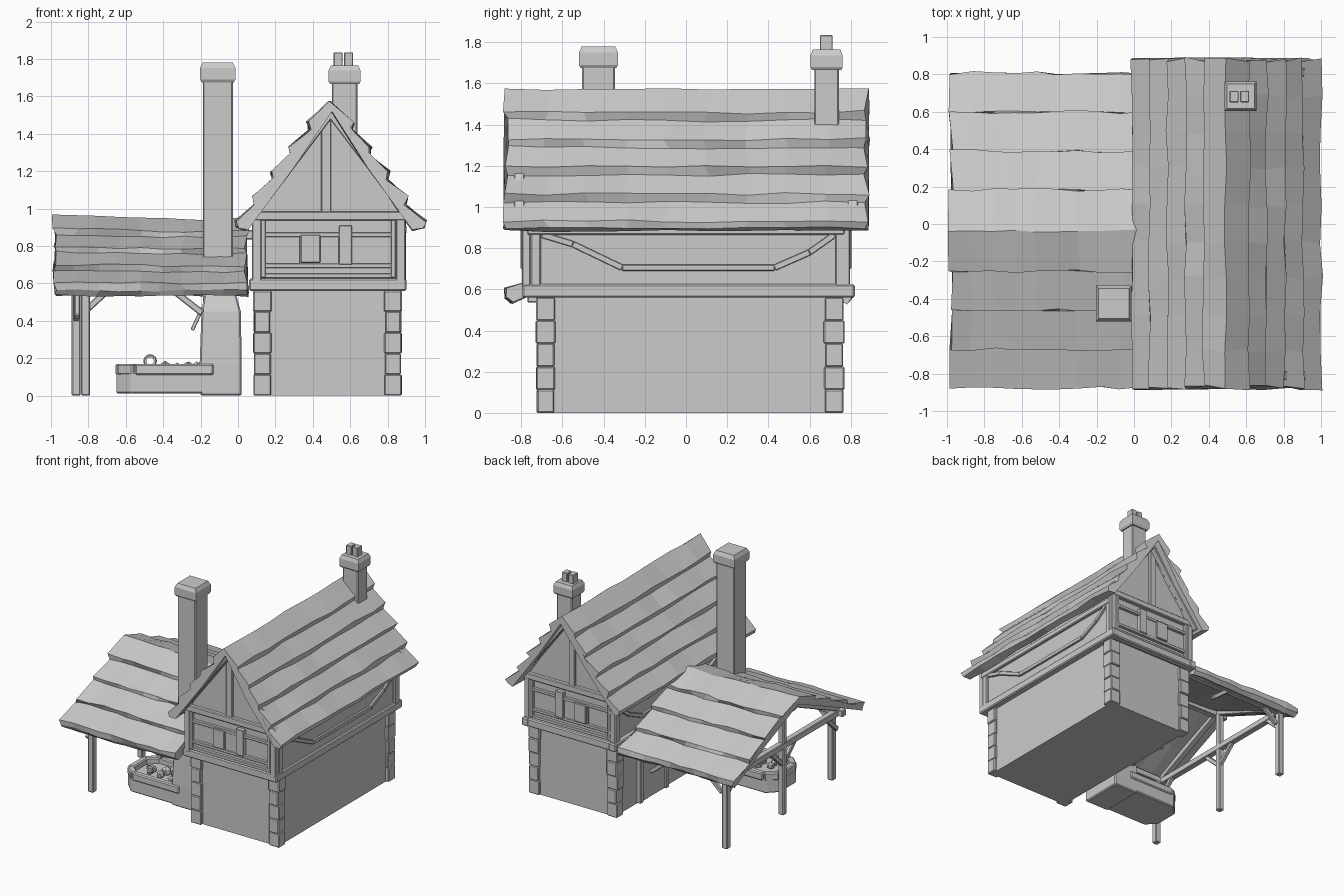
import bpy, bmesh, math, random
from mathutils import Vector

if "Cube" in bpy.data.objects:
    bpy.data.objects.remove(bpy.data.objects["Cube"])
random.seed(11)


def mesh(name, verts, faces, bevel=0):
    me = bpy.data.meshes.new(name)
    me.from_pydata([tuple(v) for v in verts], [], faces)
    bm = bmesh.new()
    bm.from_mesh(me)
    bmesh.ops.recalc_face_normals(bm, faces=bm.faces)
    bm.to_mesh(me)
    bm.free()
    ob = bpy.data.objects.new(name, me)
    bpy.context.collection.objects.link(ob)
    if bevel:
        m = ob.modifiers.new("Bevel", 'BEVEL')
        m.width, m.segments = bevel, 1
    return ob


def loft(name, rings, bevel=0):
    """Skin a list of equal closed rings and cap both ends."""
    n = len(rings[0])
    faces = [(r * n + i, r * n + (i + 1) % n, (r + 1) * n + (i + 1) % n, (r + 1) * n + i)
             for r in range(len(rings) - 1) for i in range(n)]
    faces += [tuple(range(n)), tuple(range((len(rings) - 1) * n, len(rings) * n))]
    return mesh(name, [v for r in rings for v in r], faces, bevel)


def rect(x0, x1, y0, y1, z):
    return [(x0, y0, z), (x1, y0, z), (x1, y1, z), (x0, y1, z)]


def box(name, x0, x1, y0, y1, z0, z1, bevel=0.006):
    return loft(name, [rect(x0, x1, y0, y1, z0), rect(x0, x1, y0, y1, z1)], bevel)


def beam(name, p, q, w=0.05, d=0.05, bevel=0.005):
    """Timber of section w x d between two points."""
    p, q = Vector(p), Vector(q)
    t = (q - p).normalized()
    side = t.cross(Vector((0, 0, 1)))
    side = side.normalized() if side.length > 0.01 else Vector((1, 0, 0))
    up = side.cross(t)
    ring = lambda c: [c + side * a * w / 2 + up * b * d / 2
                      for a, b in ((-1, -1), (1, -1), (1, 1), (-1, 1))]
    return loft(name, [ring(p), ring(q)], bevel)


def roof(name, along_x, centre, half, ridge, eave, start, end, courses, lift, thick, sag, tilt, tuck):
    """Gable roof of overlapping wavy courses, lofted along its ridge."""
    drop = ridge - eave
    length = math.hypot(half, drop)
    nx, nz = drop / length, half / length
    right = [(0, ridge)]
    for i in range(courses):
        a, b = i / courses, (i + 1) / courses
        if i:
            right.append((half * (a + tuck), ridge - drop * (a + tuck)))
        right.append((half * b + nx * lift, ridge - drop * b + nz * lift))
    right += [(half + nx * lift * .6, eave - thick * .3), (half - nx * thick, eave - nz * thick),
              (half * .5 - nx * thick, ridge - drop * .5 - nz * thick)]
    section = right + [(0, ridge - thick * 1.4)] + [(-u, z) for u, z in reversed(right[1:])]
    rings, steps, j = [], 9, .01
    for s in range(steps + 1):
        f = s / steps
        ring = []
        for u, z in section:
            t = start + (end - start) * f + random.uniform(-.016, .016)
            uu = centre + u + random.uniform(-j, j)
            zz = z + random.uniform(-j, j) * .7 - tilt * f * (1 - abs(u) / half)
            zz -= sag * math.sin(f * math.pi) * (1 - abs(u) / half)
            ring.append((t, uu, zz) if along_x else (uu, t, zz))
        rings.append(ring)
    return loft(name, rings)


# main house walls
box("ground_floor", .115, .85, -.70, .745, 0, .58, 0)
pent = [(.1, .57), (.88, .57), (.88, .95), (.495, 1.53), (.1, .95)]
loft("upper_floor", [[(x, y, z) for x, z in pent] for y in (-.77, .77)])

# corner stones
for i, x in enumerate((.13, .828)):
    for k, y in enumerate((-.682, .72)):
        z = 0
        for n in range(5):
            w = [.048, .043][n % 2] + random.uniform(-.003, .003)
            d = [.044, .048][n % 2] + random.uniform(-.003, .003)
            box(f"corner_stone_{i}{k}{n}", x - w, x + w, y - d, y + d, z, z + .113, .006)
            z += .112

# jetty beam around the house
for y in (-.765, .785):
    box("jetty_beam_end", .06, .9, y - .03, y + .03, .56, .625, .008)
for x in (.09, .87):
    box("jetty_beam_side", x - .03, x + .03, -.79, .82, .56, .625, .008)

# gable ends: frame, window and shutters, same on front and back
for s, end in ((-1, "front"), (1, "back")):
    y = s * .775
    for x in (.1, .87):
        box(end + "_corner_post", x - .025, x + .025, y - .022, y + .022, .6, .97)
    box(end + "_tie_beam", .07, .9, y - .025, y + .025, .935, .985)
    for z in (.64, .695, .86):
        box(end + "_rail", .12, .84, y - .018, y + .018, z - .012, z + .012, .003)
    for x in (.135, .83):
        box(end + "_frame_side", x - .012, x + .012, y - .02, y + .02, .63, .94, .003)
    box(end + "_window", .33, .54, y - .012, y + .012, .7, .85, .003)
    box(end + "_shutter", .335, .44, y - .03, y + .03, .71, .86, .004)
    box(end + "_small_shutter", .54, .61, y - .028, y + .028, .70, .91, .004)
    box(end + "_king_post", .445, .498, y - .016, y + .016, .97, 1.47, .004)
    for sx in (-1, 1):
        beam(end + "_barge_board", (.495 + sx * .45, s * .81, .92), (.495, s * .81, 1.515), .05, .05)

# long sides: posts, wall plate and cranked braces
for x in (.095, .882):
    for y in (-.73, .75):
        box("side_post", x - .015, x + .015, y - .025, y + .025, .61, .95)
    box("wall_plate", x - .02, x + .02, -.77, .77, .865, .91)
    path = [(-.7, .865), (-.55, .82), (-.31, .705), (.43, .705), (.6, .78), (.72, .865)]
    for a, b in zip(path, path[1:]):
        beam("side_brace", (x, *a), (x, *b), .03, .03, .003)

# roofs
roof("main_roof", False, .493, .482, 1.578, .912, -.875, .878, 5, .032, .045, .008, 0, .03)
roof("lean_to_roof", True, -.035, .83, .965, .575, -.98, .045, 4, .03, .045, .008, .02, .008)


def chimney(name, x, y, hx, hy, z0, z1, cap0, cap1, over):
    box(name + "_shaft", x - hx, x + hx, y - hy, y + hy, z0, z1, .006)
    a, b = hx + over, hy + over
    c = cap1 - cap0
    loft(name + "_cap", [rect(x - p * a, x + p * a, y - p * b, y + p * b, z)
                         for p, z in ((.9, cap0), (1, cap0 + c * .15), (1, cap0 + c * .72), (.85, cap1))])


# chimneys
chimney("forge_chimney", -.108, -.425, .08, .08, .5, 1.7, 1.675, 1.78, .015)
chimney("house_chimney", .57, .683, .068, .06, 1.36, 1.68, 1.665, 1.765, .018)
for x in (.535, .592):
    box("chimney_pot", x - .024, x + .024, .65, .712, 1.74, 1.835, .004)

# forge stack widening below the roof
loft("forge_stack", [rect(-.2, .02, -.56, -.2, 0), rect(-.205, .02, -.56, -.2, .17),
                     rect(-.195, .015, -.55, -.22, .45), rect(-.18, -.01, -.52, -.3, .54),
                     rect(-.185, -.03, -.505, -.345, .66)], .008)

# raised hearth with chamfered corners, rim, coals and tools
plan = [(-.15, -.56), (-.57, -.56), (-.65, -.48), (-.65, -.28), (-.57, -.2), (-.15, -.2)]
loft("hearth_base", [[(x, y, z) for x, y in plan] for z in (.01, .125)], .008)
for a, b in zip(plan, plan[1:]):
    beam("hearth_rim", (a[0] + .02, a[1] * .92 - .03, .14), (b[0] + .02, b[1] * .92 - .03, .14), .05, .06, .008)
for i in range(8):
    bpy.ops.mesh.primitive_ico_sphere_add(subdivisions=1, radius=random.uniform(.025, .042),
                                          location=(random.uniform(-.5, -.22), random.uniform(-.48, -.3), .145))
    bpy.context.object.name = f"coal_{i}"
bpy.ops.mesh.primitive_torus_add(major_radius=.028, minor_radius=.009, major_segments=10, minor_segments=5,
                                 location=(-.47, -.45, .185), rotation=(math.pi / 2, 0, 0))
bpy.context.object.name = "tool_handle"
beam("hanging_tool", (-.245, -.5, .35), (-.19, -.5, .47), .02, .02, .003)

# door in the wall under the shed
box("side_door", .1, .125, .13, .42, 0, .46, .004)
for y in (.11, .44):
    box("door_jamb", .085, .13, y - .02, y + .02, 0, .5, .004)
box("door_lintel", .085, .13, .09, .46, .46, .505, .004)

# open shed frame
for x, y, top in ((-.815, -.70, .57), (-.865, 0, .86), (-.865, .72, .57)):
    box("shed_post", x - .024, x + .024, y - .024, y + .024, 0, top)
for y in (-.70, .72):
    beam("shed_eave_beam", (-.93, y, .565), (.06, y, .565))
    beam("shed_post_brace", (-.83, y, .44), (-.71, y, .55), .03, .035)
    beam("shed_wall_brace", (-.19, y, .44), (-.33, y, .55), .03, .035)
    sy = 1 if y > 0 else -1
    beam("shed_side_brace", (-.86, y, .42), (-.86, y - sy * .14, .55), .03, .035)
    beam("shed_mid_brace", (-.865, 0, .40), (-.865, sy * .15, .54), .03, .035)
    beam("shed_rafter", (-.865, y, .59), (-.865, -.035, .885), .045, .045)
beam("shed_tie_beam", (-.865, -.77, .56), (-.865, .77, .56))
beam("shed_ridge_beam", (-.95, -.035, .87), (.08, -.035, .86))
